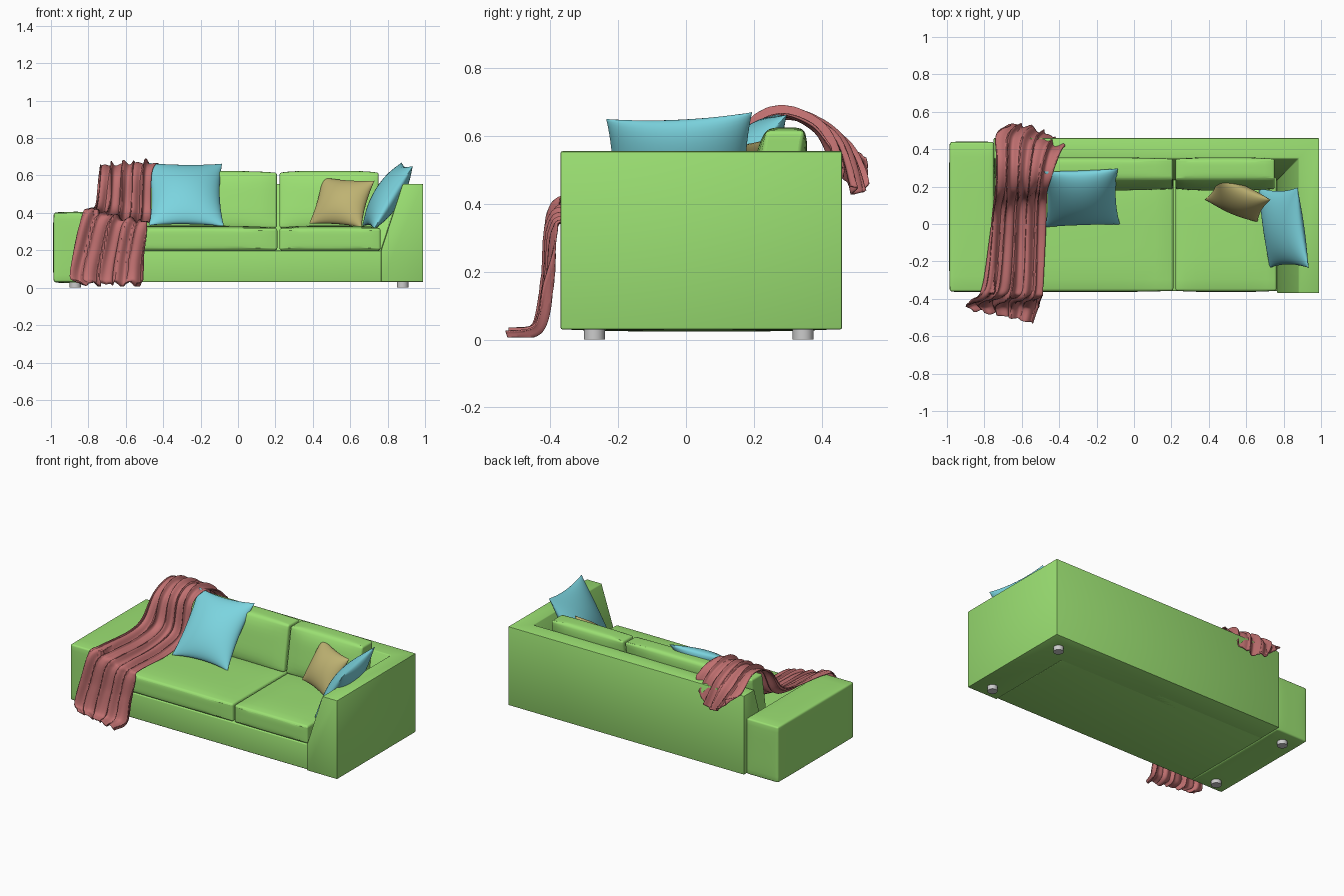
import bpy, bmesh, math
from mathutils import Vector

if "Cube" in bpy.data.objects:
    bpy.data.objects.remove(bpy.data.objects["Cube"])


def material(name, rgb):
    m = bpy.data.materials.new(name)
    m.diffuse_color = (*rgb, 1)
    m.use_nodes = True
    m.node_tree.nodes["Principled BSDF"].inputs["Base Color"].default_value = m.diffuse_color
    return m


GREEN = material("green_fabric", (0.33, 0.75, 0.17))
BLUE = material("blue_fabric", (0.2, 0.66, 0.74))
YELLOW = material("yellow_fabric", (0.52, 0.45, 0.17))
RED = material("red_fabric", (0.52, 0.16, 0.16))


def finish(name, bm, mat=None, bevel=0, segments=3):
    bmesh.ops.recalc_face_normals(bm, faces=bm.faces)
    if bevel:
        sharp = [e for e in bm.edges if e.calc_face_angle(0) > 0.6]
        bmesh.ops.bevel(bm, geom=sharp, offset=bevel, segments=segments,
                        profile=0.5, affect='EDGES', clamp_overlap=True)
    mesh = bpy.data.meshes.new(name)
    bm.to_mesh(mesh)
    bm.free()
    ob = bpy.data.objects.new(name, mesh)
    bpy.context.collection.objects.link(ob)
    if mat:
        mesh.materials.append(mat)
    bpy.ops.object.select_all(action='DESELECT')
    ob.select_set(True)
    bpy.context.view_layer.objects.active = ob
    bpy.ops.object.shade_smooth_by_angle(angle=math.radians(40))
    return ob


def soft_box(name, lo, hi, bevel, bulge=(0, 0, 0), lean=0):
    """Box whose faces swell by bulge and whose top leans back."""
    bm = bmesh.new()
    bmesh.ops.create_cube(bm, size=2)
    if any(bulge):
        bmesh.ops.subdivide_edges(bm, edges=bm.edges[:], cuts=9, use_grid_fill=True)
    lo, hi = Vector(lo), Vector(hi)
    mid, half = (lo + hi) / 2, (hi - lo) / 2
    for v in bm.verts:
        p = v.co.copy()
        for a in range(3):
            b, c = (a + 1) % 3, (a + 2) % 3
            swell = bulge[a] * (1 - p[b] ** 4) * (1 - p[c] ** 4)
            v.co[a] = mid[a] + p[a] * (half[a] + swell)
        v.co.y += lean * (v.co.z - lo.z)
    return finish(name, bm, GREEN, bevel)


# Back and right arm: one sloped profile swept round a mitred corner
profile = [(0, .03), (0, .555), (.11, .555), (.225, .2), (.225, .03)]
bm = bmesh.new()
rings = [[bm.verts.new(f(d, z)) for d, z in profile] for f in (
    lambda d, z: (-.75, .46 - d, z),
    lambda d, z: (.99 - d, .46 - d, z),
    lambda d, z: (.99 - d, -.37, z))]
n = len(profile)
for r0, r1 in zip(rings, rings[1:]):
    for i in range(n):
        j = (i + 1) % n
        bm.faces.new((r0[i], r0[j], r1[j], r1[i]))
bm.faces.new(rings[0])
bm.faces.new(rings[-1])
finish("back_and_right_arm", bm, GREEN, .006, 2)

# Low left arm and base
soft_box("left_arm", (-.985, -.36, .03), (-.75, .437, .4), .01, (.004, .004, .006))
soft_box("base", (-.752, -.358, .03), (.77, .30, .198), .006)

# Seat and back cushions
for side, x0, x1 in (("left", -.748, .21), ("right", .222, .762)):
    soft_box(side + "_seat_cushion", (x0, -.357, .2), (x1, .25, .318), .022,
             (0, .006, .014))
for side, x0, x1 in (("left", -.73, .208), ("right", .222, .752)):
    soft_box(side + "_back_cushion", (x0, .185, .32), (x1, .3, .615), .025,
             (0, .018, .01), .17)

# Feet
for i, (x, y) in enumerate([(sx, sy) for sx in (-.87, .88) for sy in (-.27, .345)]):
    bm = bmesh.new()
    bmesh.ops.create_cone(bm, cap_ends=True, segments=24, radius1=.031,
                          radius2=.031, depth=.036)
    bmesh.ops.translate(bm, vec=(x, y, .018), verts=bm.verts)
    finish(f"foot_{i + 1}", bm)


def pillow(name, centre, right, up, thick, mat):
    """Knife-edge pillow; right and up are its full edge vectors."""
    centre, right, up = Vector(centre), Vector(right) / 2, Vector(up) / 2
    normal = right.cross(up).normalized()
    bm = bmesh.new()
    for s in (1, -1):
        made = bmesh.ops.create_grid(bm, x_segments=24, y_segments=24, size=1)
        for v in made["verts"]:
            a, b = v.co.x, v.co.y
            a, b = math.sin(a * math.pi / 2), math.sin(b * math.pi / 2)
            puff = max(0, (1 - a * a) * (1 - b * b)) ** 0.55
            v.co = (centre + right * a * (1 - .09 * (1 - b * b))
                    + up * b * (1 - .09 * (1 - a * a)) + normal * s * thick * puff)
    bmesh.ops.remove_doubles(bm, verts=bm.verts, dist=1e-5)
    finish(name, bm, mat)


# Scatter pillows
pillow("left_blue_pillow", (-.28, .14, .498), (.4, .015, -.005), (-.01, .3, .335), .075, BLUE)
pillow("right_blue_pillow", (.80, -.02, .49), (.06, -.43, -.02), (.21, .0, .34), .07, BLUE)
pillow("yellow_pillow", (.555, .13, .457), (.28, -.12, -.02), (.07, .12, .25), .065, YELLOW)

# Throw blanket: left, middle and right points from the rear end to the floor
stations = [
    ((-.68, .535, .52), (-.52, .50, .43), (-.37, .41, .57)),
    ((-.73, .47, .56), (-.56, .44, .59), (-.40, .36, .625)),
    ((-.735, .34, .64), (-.59, .30, .66), (-.44, .27, .66)),
    ((-.75, .18, .60), (-.61, .18, .60), (-.47, .19, .60)),
    ((-.77, .07, .46), (-.62, .12, .42), (-.475, .14, .40)),
    ((-.78, -.05, .42), (-.63, -.05, .37), (-.48, -.05, .345)),
    ((-.81, -.30, .42), (-.65, -.32, .37), (-.49, -.33, .345)),
    ((-.84, -.38, .39), (-.67, -.385, .34), (-.495, -.385, .32)),
    ((-.87, -.40, .2), (-.68, -.40, .18), (-.50, -.40, .17)),
    ((-.89, -.42, .05), (-.69, -.43, .04), (-.50, -.43, .03)),
    ((-.85, -.455, .015), (-.69, -.49, .012), (-.535, -.53, .01)),
]


def across(row, u):
    l, m, r = map(Vector, row)
    return l * (1 - u) * (1 - 2 * u) + m * 4 * u * (1 - u) + r * u * (2 * u - 1)


def drape(u, v):
    last = len(stations) - 1
    s = min(max(v, 0), 1) * last
    i = min(int(s), last - 1)
    t = s - i
    p0, p1, p2, p3 = (across(stations[min(max(k, 0), last)], u) for k in range(i - 1, i + 3))
    return .5 * (2 * p1 + (p2 - p0) * t + (2 * p0 - 5 * p1 + 4 * p2 - p3) * t * t
                 + (3 * p1 - p0 - 3 * p2 + p3) * t ** 3)


NU, NV, e = 64, 120, .004
bm = bmesh.new()
grid = []
for j in range(NV + 1):
    row = []
    for i in range(NU + 1):
        u, v = i / NU, j / NV
        du = drape(min(u + e, 1), v) - drape(max(u - e, 0), v)
        dv = drape(u, min(v + e, 1)) - drape(u, max(v - e, 0))
        nrm = dv.cross(du).normalized()
        # long folds that wander and merge along the throw
        w = u + .05 * math.sin(7 * v + 1) + .02 * math.sin(17 * v)
        fold = (math.sin(31 * w) + .7 * math.sin(52 * w + 5 * v)
                + .4 * math.sin(19 * w - 9 * v))
        p = drape(u, v) + nrm * (.009 * fold + .008)
        p.x += .008 * math.cos(31 * w + 2 * v)
        if p.x < -.745 and -.37 < p.y < .44:
            p.z = max(p.z, .416)
        p.z = max(p.z, .008)
        row.append(bm.verts.new(p))
    grid.append(row)
for a, b in zip(grid, grid[1:]):
    for i in range(NU):
        bm.faces.new((a[i], a[i + 1], b[i + 1], b[i]))
throw = finish("throw_blanket", bm, RED)
mod = throw.modifiers.new("thickness", 'SOLIDIFY')
mod.thickness = .005
mod.offset = 0
